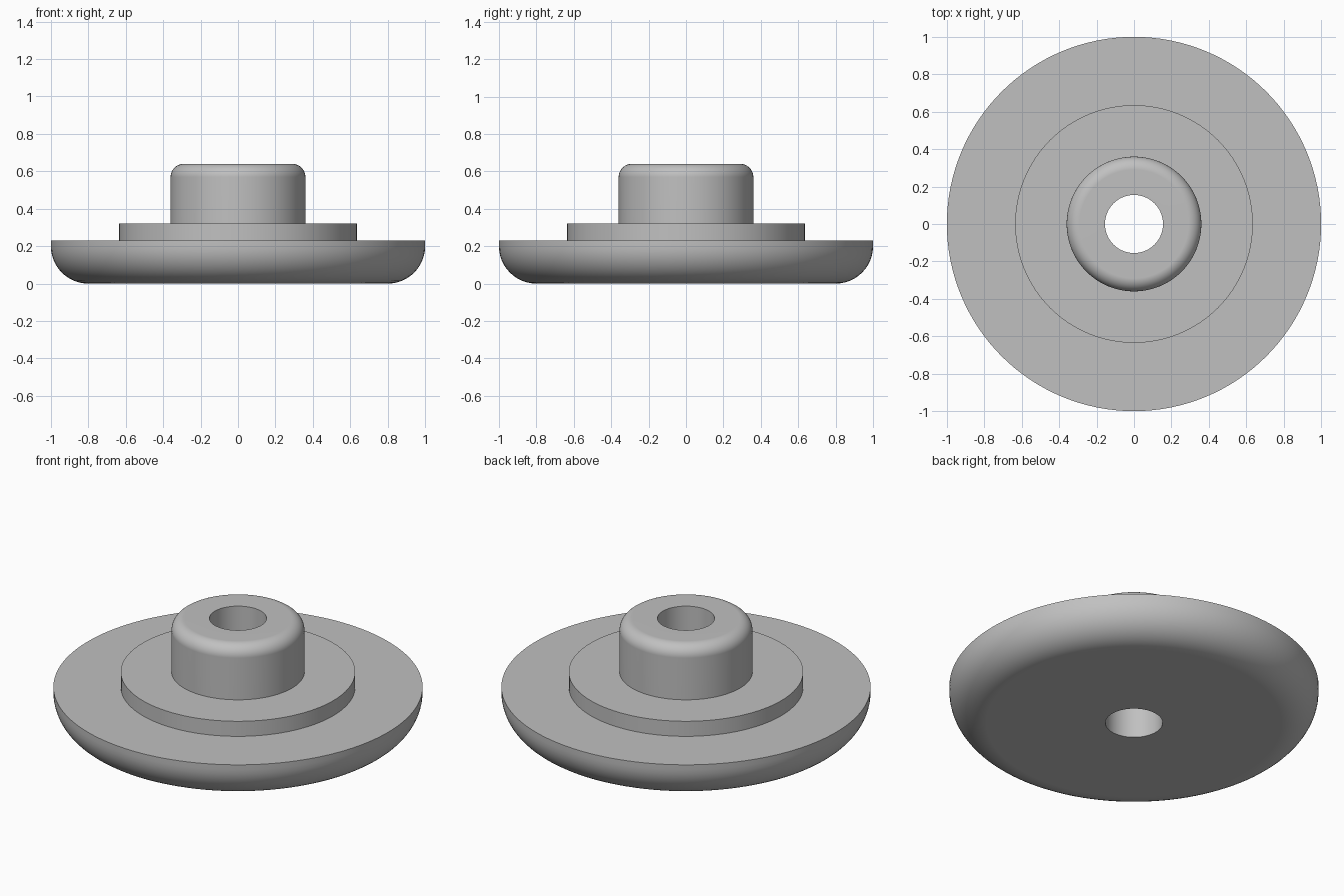
import bpy
import bmesh
from math import cos, sin, pi, radians
from mathutils import Vector

cube = bpy.data.objects.get("Cube")
if cube:
    bpy.data.objects.remove(cube, do_unlink=True)

SEGMENTS = 128
BORE = 0.155


def fillet(cx, cz, radius, start, steps=12):
    """Quarter arc of (radius, height) points, counter-clockwise."""
    angles = [start + pi / 2 * i / steps for i in range(steps + 1)]
    return [(cx + radius * cos(a), cz + radius * sin(a)) for a in angles]


def lathe(name, profile, material):
    """Turn a closed (radius, height) profile around the z axis."""
    bm = bmesh.new()
    verts = [bm.verts.new((r, 0, z)) for r, z in profile]
    edges = [bm.edges.new((a, b)) for a, b in zip(verts, verts[1:] + verts[:1])]
    bmesh.ops.spin(bm, geom=verts + edges, cent=Vector(), axis=Vector((0, 0, 1)),
                   angle=2 * pi, steps=SEGMENTS, use_merge=True)
    bmesh.ops.remove_doubles(bm, verts=bm.verts, dist=1e-5)
    bmesh.ops.recalc_face_normals(bm, faces=bm.faces)
    mesh = bpy.data.meshes.new(name)
    bm.to_mesh(mesh)
    bm.free()
    mesh.materials.append(material)
    obj = bpy.data.objects.new(name, mesh)
    bpy.context.collection.objects.link(obj)
    bpy.ops.object.select_all(action="DESELECT")
    obj.select_set(True)
    bpy.context.view_layer.objects.active = obj
    bpy.ops.object.shade_smooth_by_angle(angle=radians(30))
    # Keep the flat rings flat next to the rounded edges
    weighted = obj.modifiers.new("Weighted Normals", "WEIGHTED_NORMAL")
    weighted.keep_sharp = True
    return obj


grey = bpy.data.materials.new("plain grey")
grey.use_nodes = True
colour = (0.53, 0.53, 0.53, 1)
grey.diffuse_color = colour
grey.node_tree.nodes["Principled BSDF"].inputs["Base Color"].default_value = colour

# Wide flange with a rounded underside
profile = [(BORE, 0)]
profile += fillet(0.8, 0.2, 0.2, -pi / 2)
profile += [(1, 0.23)]

# Raised collar step
profile += [(0.635, 0.23), (0.635, 0.32)]

# Central hub with a rounded top edge, then back down the bore
profile += [(0.36, 0.32)]
profile += fillet(0.29, 0.57, 0.07, 0)
profile += [(BORE, 0.64)]

lathe("flanged_hub", profile, grey)
